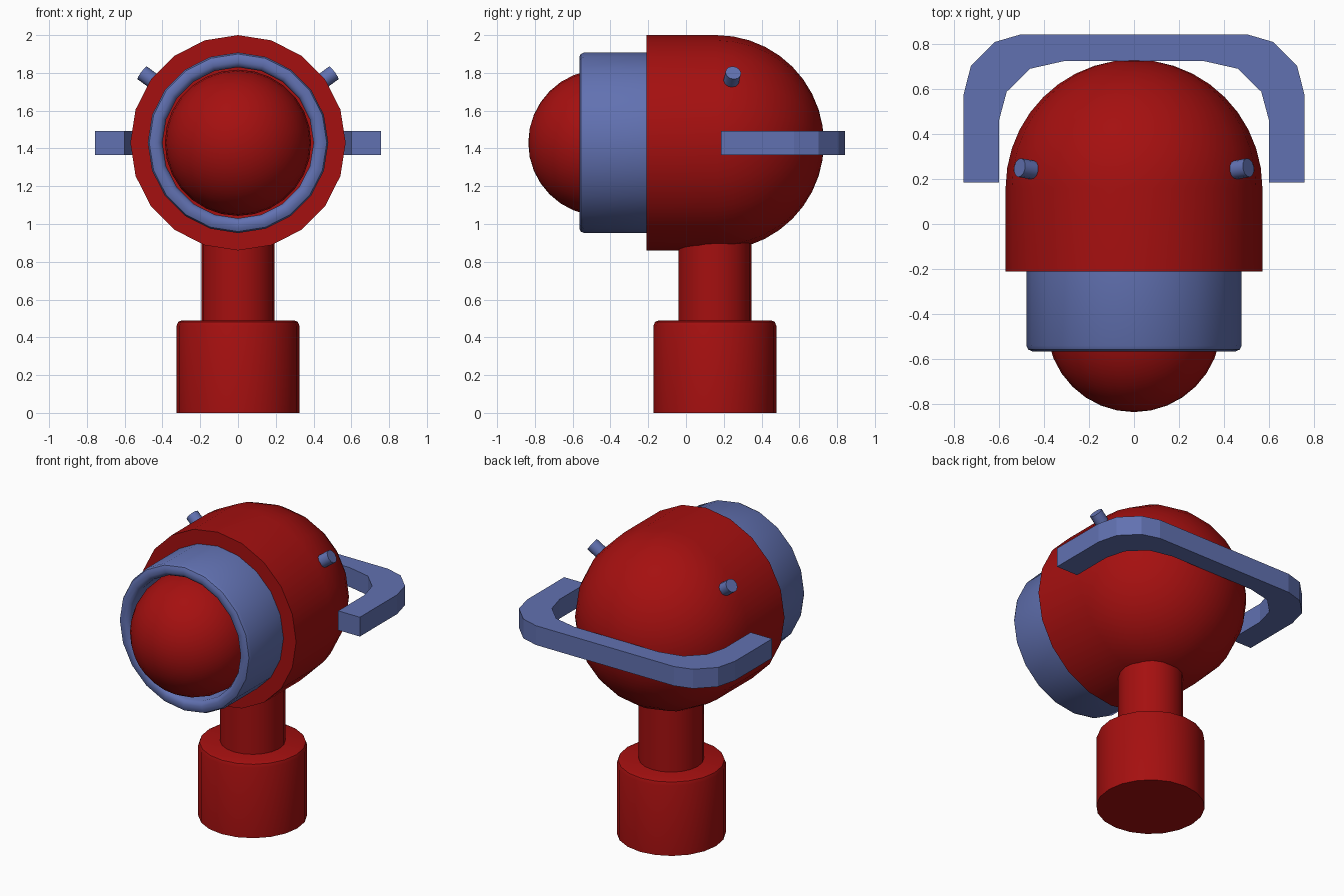
import bpy
import bmesh
from math import sin, cos, pi, radians
from mathutils import Matrix, Vector

cube = bpy.data.objects.get("Cube")
if cube:
    bpy.data.objects.remove(cube, do_unlink=True)


def make_material(name, colour):
    mat = bpy.data.materials.new(name)
    mat.use_nodes = True
    mat.diffuse_color = colour
    mat.node_tree.nodes["Principled BSDF"].inputs["Base Color"].default_value = colour
    return mat


RED = make_material("deep red", (0.376, 0.005, 0.005, 1))
BLUE = make_material("slate blue", (0.12, 0.165, 0.44, 1))

HEAD_Z = 1.43
HEAD_Y = 0.16
HEAD_R = 0.57


def finish(name, bm, mat, smooth=True):
    bmesh.ops.recalc_face_normals(bm, faces=bm.faces)
    mesh = bpy.data.meshes.new(name)
    bm.to_mesh(mesh)
    bm.free()
    mesh.materials.append(mat)
    obj = bpy.data.objects.new(name, mesh)
    bpy.context.collection.objects.link(obj)
    if smooth:
        bpy.ops.object.select_all(action='DESELECT')
        obj.select_set(True)
        bpy.context.view_layer.objects.active = obj
        bpy.ops.object.shade_smooth_by_angle(angle=radians(35))
    return obj


def lathe(name, profile, mat, matrix, sides=20):
    """Spin (radius, height) points around local z, then place the result."""
    bm = bmesh.new()
    verts = [bm.verts.new((r, 0, h)) for r, h in profile]
    edges = [bm.edges.new(pair) for pair in zip(verts, verts[1:])]
    bmesh.ops.spin(bm, geom=verts + edges, cent=(0, 0, 0), axis=(0, 0, 1),
                   angle=2 * pi, steps=sides, use_merge=True)
    bmesh.ops.remove_doubles(bm, verts=bm.verts, dist=0.0005)
    bm.transform(matrix)
    return finish(name, bm, mat)


def arc(radius, start, end, steps):
    angles = [start + (end - start) * i / steps for i in range(steps + 1)]
    return [(radius * cos(a), radius * sin(a)) for a in angles]


# Parts on the head axis: local z points backwards (+y)
def on_axis(y):
    return Matrix.Translation((0, y, HEAD_Z)) @ Matrix.Rotation(-pi / 2, 4, 'X')


# Stand: bevelled base and narrow neck
upright = Matrix.Translation((0, 0.153, 0))
lathe("base", [(0, 0), (0.325, 0), (0.325, 0.462), (0.317, 0.482),
               (0.297, 0.49), (0, 0.49)], RED, upright)
lathe("neck", [(0, 0.48), (0.194, 0.48), (0.194, 1.0), (0, 1.0)], RED, upright)

# Head: short cylinder closed by a rear dome
lathe("head", [(0, -0.37), (HEAD_R, -0.37)] + arc(HEAD_R, 0, pi / 2, 10),
      RED, on_axis(HEAD_Y))

# Collar: hollow ring with rounded front rim
lathe("collar", [(0.478, -0.2), (0.478, -0.54), (0.47, -0.557), (0.453, -0.565),
                 (0.427, -0.565), (0.41, -0.557), (0.4, -0.54), (0.4, -0.2)],
      BLUE, on_axis(0))

# Lens ball
lathe("lens", arc(0.387, -pi / 2, pi / 2, 16), RED, on_axis(-0.448), sides=28)

# Handle: flat bar bent around the back, half outlines mirrored in x
outer = [(0.757, 0.185), (0.757, 0.573), (0.724, 0.702), (0.618, 0.808), (0.502, 0.842)]
inner = [(0.6, 0.185), (0.6, 0.457), (0.565, 0.587), (0.462, 0.689), (0.307, 0.724)]


def mirrored(half):
    return half + [(-x, y) for x, y in reversed(half)]


bm = bmesh.new()
rows = [[bm.verts.new((x, y, 1.365)) for x, y in mirrored(side)]
        for side in (outer, inner)]
for i in range(len(rows[0]) - 1):
    bm.faces.new((rows[0][i], rows[0][i + 1], rows[1][i + 1], rows[1][i]))
extruded = bmesh.ops.extrude_face_region(bm, geom=bm.faces[:])["geom"]
bmesh.ops.translate(bm, vec=(0, 0, 0.127),
                    verts=[v for v in extruded if isinstance(v, bmesh.types.BMVert)])
finish("handle", bm, BLUE, smooth=False)

# Pegs standing out from the dome
for name, side in (("left_peg", 1), ("right_peg", -1)):
    direction = Vector((side * 0.507, 0.09, 0.37))
    place = (Matrix.Translation((0, HEAD_Y, HEAD_Z))
             @ direction.to_track_quat('Z', 'Y').to_matrix().to_4x4())
    lathe(name, [(0, 0.52), (0.042, 0.52), (0.042, 0.635), (0, 0.635)],
          BLUE, place, sides=12)
